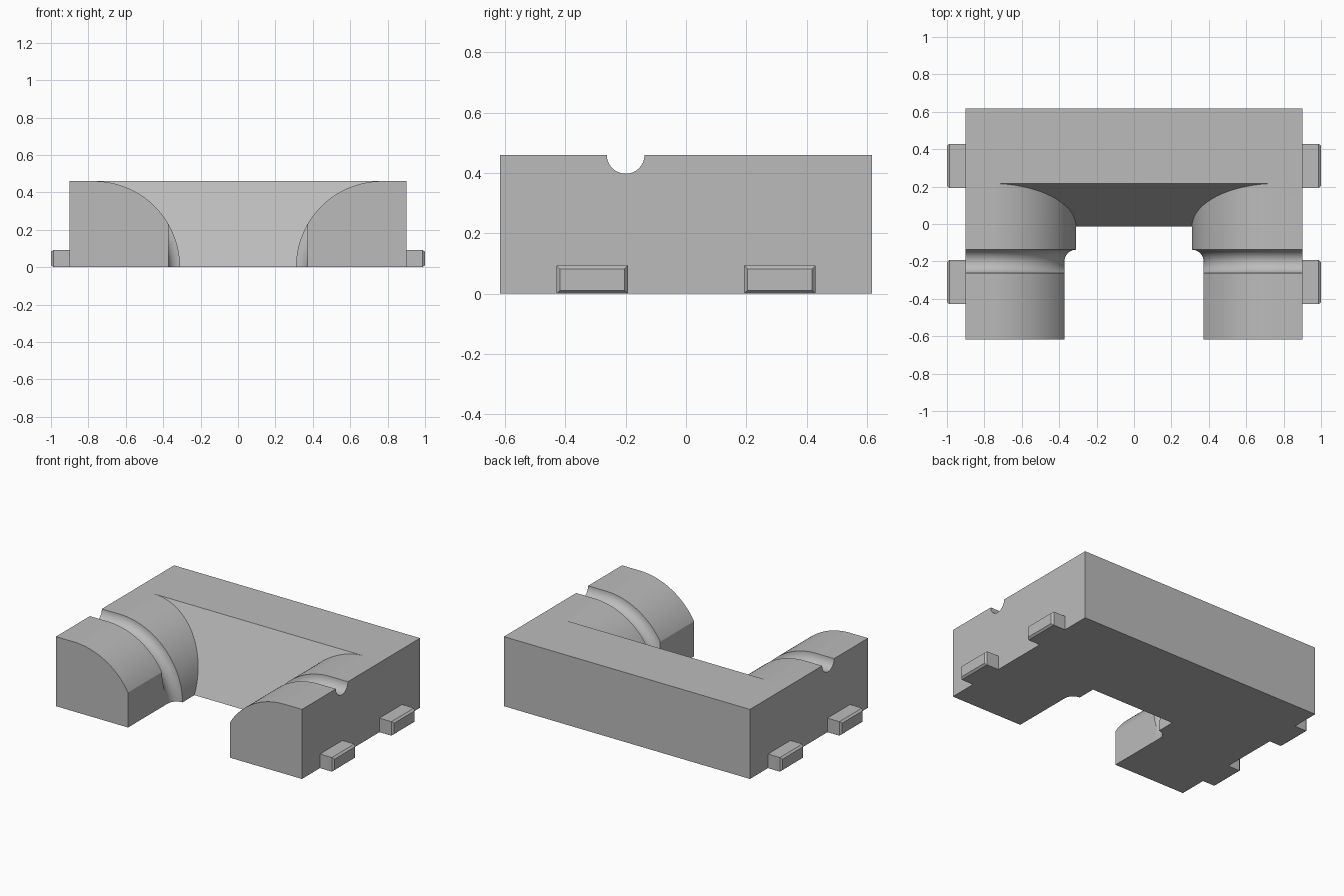
import bpy, bmesh
from math import cos, sin, pi, sqrt
from mathutils import Vector

cube = bpy.data.objects.get("Cube")
if cube:
    bpy.data.objects.remove(cube, do_unlink=True)

HALF, FRONT, BACK, TOP = 0.9, -0.617, 0.617, 0.46
ARC_X = 0.77                       # axis of the rounded arm edge
GROOVE_Y, GROOVE_R = -0.2, 0.0625

grey = bpy.data.materials.new("plain grey")
grey.use_nodes = True
colour = (0.5, 0.5, 0.5, 1)
grey.diffuse_color = colour
grey.node_tree.nodes["Principled BSDF"].inputs["Base Color"].default_value = colour


def finish(bm, name):
    bmesh.ops.recalc_face_normals(bm, faces=bm.faces[:])
    mesh = bpy.data.meshes.new(name)
    bm.to_mesh(mesh)
    bm.free()
    mesh.materials.append(grey)
    obj = bpy.data.objects.new(name, mesh)
    bpy.context.collection.objects.link(obj)
    return obj


def loft(rings):
    """Solid through a list of equal-length point rings, capped at both ends."""
    bm = bmesh.new()
    rows = [[bm.verts.new(p) for p in ring] for ring in rings]
    for a, b in zip(rows, rows[1:]):
        for i in range(len(a)):
            j = (i + 1) % len(a)
            bm.faces.new((a[i], a[j], b[j], b[i]))
    bm.faces.new(rows[0])
    bm.faces.new(rows[-1])
    return bm


# Rounded arm with a half-round groove swept over its edge
def arm_ring(side, y, r, steps=40):
    arc = [(ARC_X - r * sin(pi / 2 * i / steps), r * cos(pi / 2 * i / steps))
           for i in range(steps + 1)]
    outline = [(HALF, 0), (HALF, r)] + arc
    return [(side * x, y, z) for x, z in outline]


def make_arm(side, name):
    stations = [(FRONT, TOP)]
    for i in range(17):
        a = pi * i / 16
        stations.append((GROOVE_Y - GROOVE_R * cos(a), TOP - GROOVE_R * sin(a)))
    stations.append((0.4, TOP))
    bm = loft([arm_ring(side, y, r) for y, r in stations])
    # Trim the front section flat on its inner side, level with the groove floor
    faces = [f for f in bm.faces if f.calc_center_median().y < GROOVE_Y]
    geom = set(faces)
    for f in faces:
        geom.update(f.verts, f.edges)
    bmesh.ops.bisect_plane(bm, geom=list(geom), dist=1e-6,
                           plane_co=(side * (ARC_X - TOP + GROOVE_R), 0, 0),
                           plane_no=(-side, 0, 0), clear_outer=True)
    bmesh.ops.holes_fill(bm, edges=[e for e in bm.edges if e.is_boundary], sides=0)
    return finish(bm, name)


# Rear body with a sloping front wall
profile = [(BACK, 0), (BACK, TOP), (0.217, TOP), (-0.013, 0)]
body = finish(loft([[(x, y, z) for y, z in profile] for x in (-HALF, HALF)]), "body")

# Fuse both arms into the body
bpy.context.view_layer.objects.active = body
for side, name in ((1, "left_arm"), (-1, "right_arm")):
    arm = make_arm(side, name)
    mod = body.modifiers.new(name, "BOOLEAN")
    mod.operation, mod.solver, mod.object = "UNION", "EXACT", arm
    bpy.ops.object.modifier_apply(modifier=mod.name)
    bpy.data.objects.remove(arm, do_unlink=True)

bpy.ops.object.select_all(action="DESELECT")
body.select_set(True)
bpy.ops.object.shade_smooth_by_angle(angle=0.5)


# Side tabs with a chamfered outer end
def tab_ring(x, y, inset):
    y0, y1, z0, z1 = y - 0.118 + inset, y + 0.118 - inset, inset, 0.093 - inset
    return [(x, y0, z0), (x, y1, z0), (x, y1, z1), (x, y0, z1)]


for side, word in ((1, "left"), (-1, "right")):
    for y, place in ((-0.311, "front"), (0.311, "rear")):
        rings = [tab_ring(side * x, y, d) for x, d in ((HALF, 0), (0.987, 0), (1, 0.011))]
        finish(loft(rings), f"{word}_{place}_tab")
